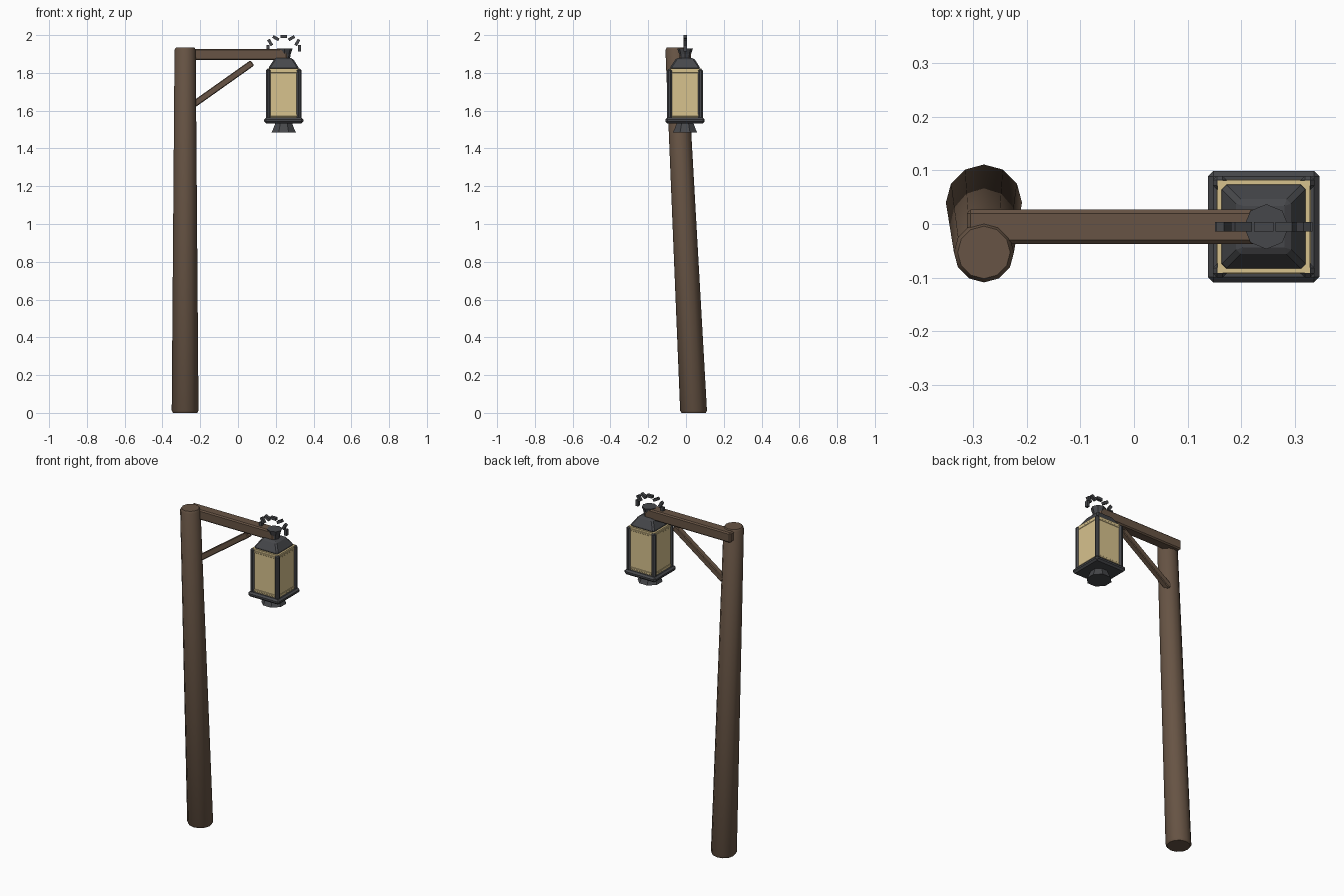
import bpy, bmesh, math
from mathutils import Matrix, Vector

if "Cube" in bpy.data.objects:
    bpy.data.objects.remove(bpy.data.objects["Cube"])


def material(name, color):
    m = bpy.data.materials.new(name)
    m.diffuse_color = (*color, 1)
    m.use_nodes = True
    m.node_tree.nodes["Principled BSDF"].inputs["Base Color"].default_value = m.diffuse_color
    return m


WOOD = material("wood", (0.135, 0.088, 0.058))
IRON = material("iron", (0.062, 0.064, 0.070))
GLASS = material("warm_glass", (0.68, 0.54, 0.27))
LX, LY = 0.242, -0.005  # lantern axis


def finish(bm, name, mat, bevel=0.0, smooth=False):
    bmesh.ops.recalc_face_normals(bm, faces=bm.faces)
    me = bpy.data.meshes.new(name)
    bm.to_mesh(me)
    bm.free()
    me.materials.append(mat)
    ob = bpy.data.objects.new(name, me)
    bpy.context.collection.objects.link(ob)
    if bevel:
        mod = ob.modifiers.new("bevel", 'BEVEL')
        mod.width = bevel
        mod.segments = 1
        mod.limit_method = 'ANGLE'
        mod.angle_limit = math.radians(40)
    if smooth:
        bpy.ops.object.select_all(action='DESELECT')
        ob.select_set(True)
        bpy.context.view_layer.objects.active = ob
        bpy.ops.object.shade_smooth_by_angle(angle=math.radians(35))
    return ob


def box(name, centre, size, mat, bevel=0.0, tilt=0.0):
    bm = bmesh.new()
    bmesh.ops.create_cube(bm, size=1)
    bmesh.ops.scale(bm, vec=size, verts=bm.verts)
    bmesh.ops.transform(bm, matrix=Matrix.Translation(centre) @ Matrix.Rotation(-tilt, 4, 'Y'),
                        verts=bm.verts)
    return finish(bm, name, mat, bevel)


def loft(name, rings, sides, mat, turn=0.0, bevel=0.0, smooth=False):
    """Skin rings of (centre, radius), closed at both ends."""
    bm = bmesh.new()
    loops = []
    for c, r in rings:
        loops.append([bm.verts.new(Vector(c) + Vector((r * math.cos(turn + math.tau * i / sides),
                                                       r * math.sin(turn + math.tau * i / sides), 0)))
                      for i in range(sides)])
    for a, b in zip(loops, loops[1:]):
        for i in range(sides):
            j = (i + 1) % sides
            bm.faces.new((a[i], a[j], b[j], b[i]))
    bm.faces.new(loops[0])
    bm.faces.new(loops[-1])
    return finish(bm, name, mat, bevel, smooth)


# Leaning, tapered post with softened ends
loft("post", [((-0.28, 0.041, 0.0), 0.064), ((-0.28, 0.040, 0.012), 0.071),
              ((-0.28, -0.053, 1.922), 0.056), ((-0.28, -0.053, 1.934), 0.049)],
     12, WOOD, smooth=True)

# Cross arm and diagonal brace
box("arm", (-0.026, -0.005, 1.897), (0.572, 0.064, 0.060), WOOD, 0.007)
a, b = Vector((-0.25, 0, 1.622)), Vector((0.076, 0, 1.853))
d = b - a
box("brace", ((a.x + b.x) / 2, -0.005, (a.z + b.z) / 2), (d.length, 0.034, 0.034),
    WOOD, 0.004, math.atan2(d.z, d.x))

# Lantern body: base plate, glass, corner bars
box("lantern_base", (LX, LY, 1.548), (0.208, 0.208, 0.030), IRON, 0.010)
box("lantern_glass", (LX, LY, 1.690), (0.172, 0.172, 0.264), GLASS)
for sx in (-1, 1):
    for sy in (-1, 1):
        box("corner_bar", (LX + sx * 0.082, LY + sy * 0.082, 1.688), (0.026, 0.026, 0.265),
            IRON, 0.008)

# Thin glazing rails around the top and bottom of the glass
for z in (1.575, 1.805):
    box("glazing_rail", (LX, LY, z), (0.176, 0.176, 0.014), GLASS, 0.003)

# Hipped roof, flared neck and bottom finial
q = math.sqrt(2)
loft("lantern_roof", [((LX, LY, 1.818), 0.080 * q), ((LX, LY, 1.832), 0.077 * q),
                      ((LX, LY, 1.878), 0.047 * q)], 4, IRON, math.pi / 4, 0.008)
loft("lantern_neck", [((LX + 0.005, LY, 1.872), 0.028), ((LX + 0.005, LY, 1.900), 0.032),
                      ((LX + 0.005, LY, 1.930), 0.042)], 8, IRON)
loft("bottom_finial", [((LX, LY, 1.485), 0.070), ((LX, LY, 1.495), 0.064),
                       ((LX, LY, 1.538), 0.046)], 8, IRON, math.pi / 8)

# Broken-looking hanging ring made of short links
for i in range(7):
    t = math.pi * i / 6
    box("ring_link", (LX + 0.083 * math.cos(t), LY, 1.930 + 0.062 * math.sin(t)),
        (0.036, 0.018, 0.016), IRON, tilt=math.pi / 2 - t)
